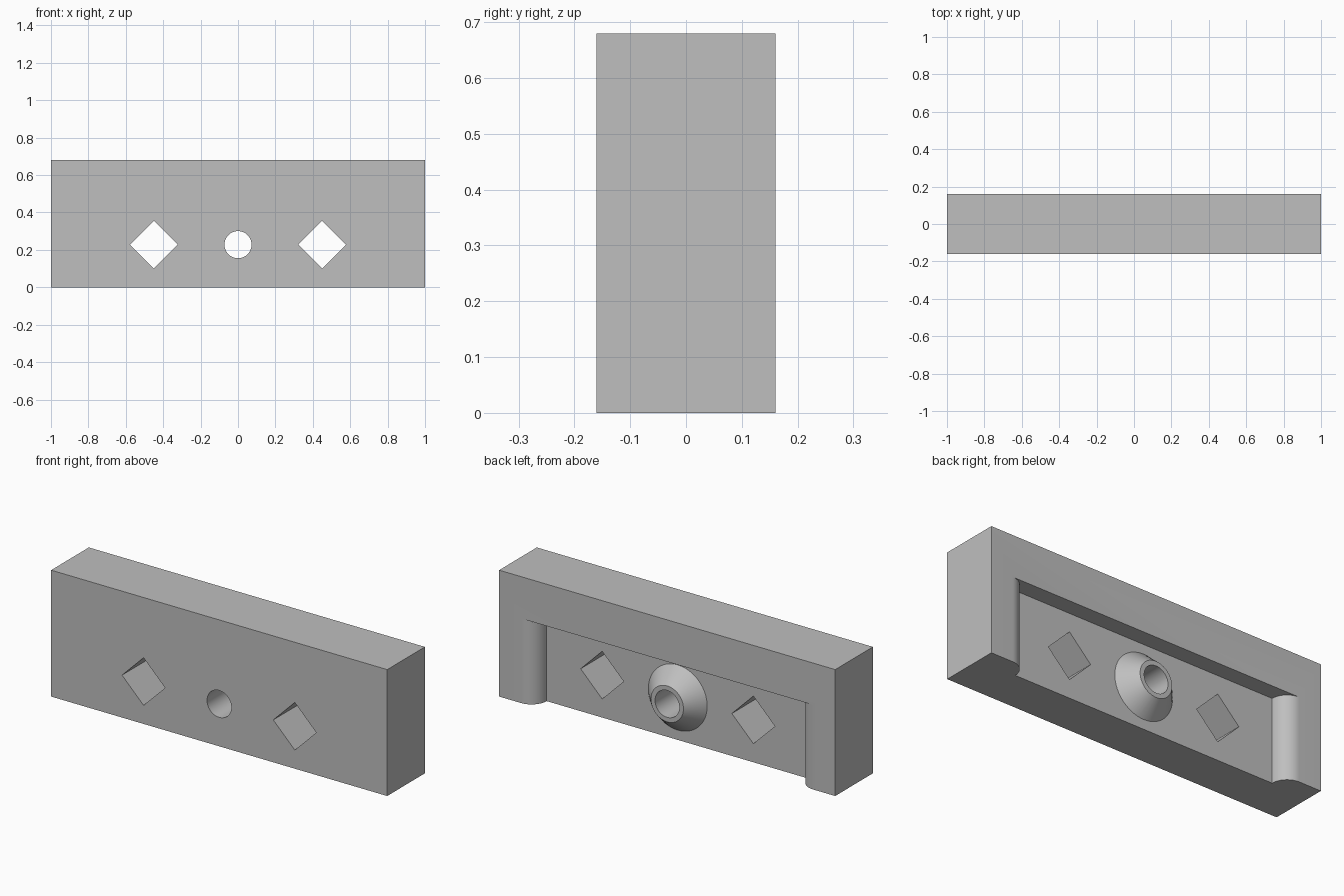
import bpy, bmesh, math
from mathutils import Matrix

if "Cube" in bpy.data.objects:
    bpy.data.objects.remove(bpy.data.objects["Cube"])

W, D, H = 1.0, 0.16, 0.68        # half width, half depth, height
FLOOR_Y, RECESS_Z = 0.07, 0.455  # recess floor and recess top
HOLE_Z = 0.228

grey = bpy.data.materials.new("plain grey")
grey.diffuse_color = (0.52, 0.52, 0.52, 1)
grey.use_nodes = True
grey.node_tree.nodes["Principled BSDF"].inputs["Base Color"].default_value = grey.diffuse_color


def add_object(name, bm):
    bmesh.ops.recalc_face_normals(bm, faces=bm.faces)
    mesh = bpy.data.meshes.new(name)
    bm.to_mesh(mesh)
    bm.free()
    mesh.materials.append(grey)
    obj = bpy.data.objects.new(name, mesh)
    bpy.context.collection.objects.link(obj)
    return obj


def prism(name, points, z0, z1):
    """Extrude an xy outline from z0 to z1."""
    bm = bmesh.new()
    face = bm.faces.new([bm.verts.new((x, y, z0)) for x, y in points])
    top = bmesh.ops.extrude_face_region(bm, geom=[face])["geom"]
    verts = [v for v in top if isinstance(v, bmesh.types.BMVert)]
    bmesh.ops.translate(bm, verts=verts, vec=(0, 0, z1 - z0))
    return add_object(name, bm)


def round_bar(name, x, y0, y1, r0, r1, sides):
    """Cone or prism along y, radius r0 at y0 and r1 at y1."""
    bm = bmesh.new()
    place = Matrix.Translation((x, (y0 + y1) / 2, HOLE_Z)) @ Matrix.Rotation(-math.pi / 2, 4, 'X')
    bmesh.ops.create_cone(bm, cap_ends=True, segments=sides, radius1=r0, radius2=r1,
                          depth=y1 - y0, matrix=place)
    return add_object(name, bm)


def combine(target, tool, operation):
    mod = target.modifiers.new(tool.name, 'BOOLEAN')
    mod.operation, mod.solver, mod.object = operation, 'EXACT', tool
    bpy.context.view_layer.objects.active = target
    bpy.ops.object.modifier_apply(modifier=mod.name)
    bpy.data.objects.remove(tool)


# Solid block
body = prism("block", [(-W, -D), (W, -D), (W, D), (-W, D)], 0, H)

# Back recess, open at the bottom, between two legs with rounded inner edges
r = D - FLOOR_Y
arc = [(0.87 - r * math.cos(a), FLOOR_Y + r * math.sin(a))
       for a in (math.radians(90 * i / 16) for i in range(17))]
outline = arc + [(0.87, 0.3), (-0.87, 0.3)] + [(-x, y) for x, y in reversed(arc)]
combine(body, prism("recess", outline, -0.1, RECESS_Z), 'DIFFERENCE')

# Tapered boss on the recess floor, flush with the back
combine(body, round_bar("boss", 0, 0.06, D, 0.184, 0.097, 64), 'UNION')

# Round centre hole and two diamond holes
combine(body, round_bar("round_hole", 0, -0.4, 0.4, 0.0725, 0.0725, 48), 'DIFFERENCE')
for side in (-1, 1):
    combine(body, round_bar("diamond_hole", side * 0.45, -0.4, 0.4, 0.128, 0.128, 4), 'DIFFERENCE')

# Smooth the curved surfaces, keep the edges sharp
bpy.ops.object.select_all(action='DESELECT')
body.select_set(True)
bpy.context.view_layer.objects.active = body
bpy.ops.object.shade_smooth_by_angle(angle=math.radians(30))
